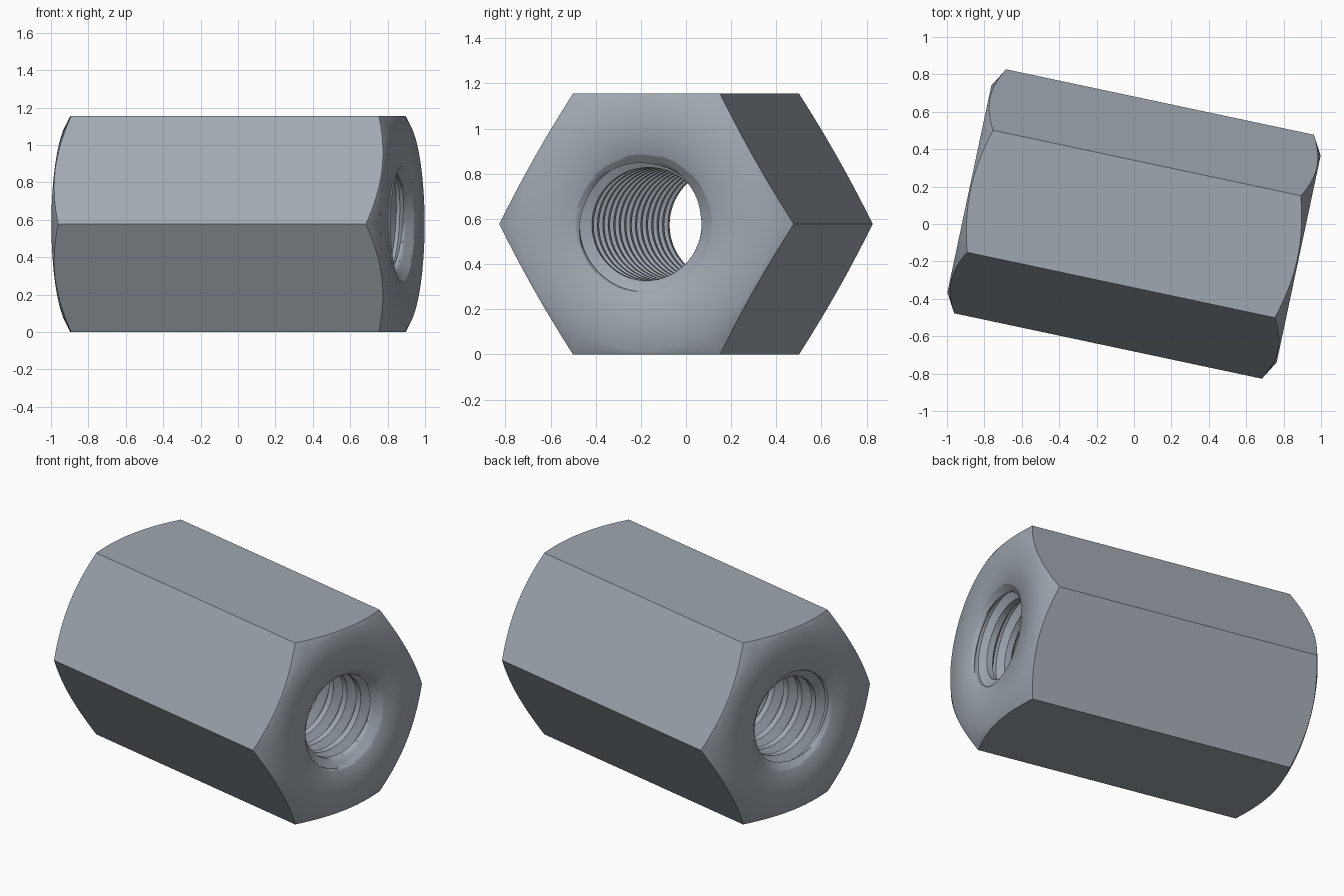
import bpy, bmesh
from math import sin, cos, tan, pi, radians, floor
from mathutils import Matrix

cube = bpy.data.objects.get("Cube")
if cube:
    bpy.data.objects.remove(cube)

HALF_LEN = 0.9             # half length along the bore
APOTHEM = 0.5774           # half the distance across the flats
FACE_R = 0.565             # flat end face, chamfered outside this radius
MOUTH_R = 0.31             # countersink radius at the end face
MINOR_R, MAJOR_R = 0.25, 0.30
PITCH = 0.1155
SEGS, STEPS = 96, 12       # divisions per turn, rows per thread pitch


def clamp(v, lo, hi):
    return max(lo, min(hi, v))


def polar(x, r, a):
    return (x, r * cos(a), r * sin(a))


def hex_radius(a):
    return APOTHEM / cos((a % (pi / 3)) - pi / 6)


def bore_radius(x, row):
    # trapezoid thread, opened out by the countersink at both ends
    t = abs(2 * (row % STEPS) / STEPS - 1)
    thread = MINOR_R + (MAJOR_R - MINOR_R) * clamp((t - 1 / 3) * 2, 0, 1)
    return max(thread, MOUTH_R - (HALF_LEN - abs(x)) * 1.2)


def loft(bm, columns):
    # skin neighbouring columns of points with quads
    cols = [[bm.verts.new(p) for p in c] for c in columns]
    for c, d in zip(cols, cols[1:]):
        for i in range(len(c) - 1):
            bm.faces.new((c[i], c[i + 1], d[i + 1], d[i]))


angles = [2 * pi * j / SEGS for j in range(SEGS + 1)]
bm = bmesh.new()

# Hexagonal outside with conical chamfers and flat end faces
outside = []
for a in angles:
    r = hex_radius(a)
    shoulder = HALF_LEN - (r - FACE_R) * tan(radians(30))
    half = [(HALF_LEN, MOUTH_R), (HALF_LEN, FACE_R), (shoulder, r)]
    section = half + [(-x, rad) for x, rad in reversed(half)]
    outside.append([polar(x, rad, a) for x, rad in section])
loft(bm, outside)

# Threaded bore, rows following a right-hand helix and trimmed at the ends
turns = floor(HALF_LEN / PITCH) + 1
bore = []
for a in angles:
    column = []
    for row in range(-(turns + 1) * STEPS, turns * STEPS + 1):
        x = clamp((row / STEPS + a / (2 * pi)) * PITCH, -HALF_LEN, HALF_LEN)
        column.append(polar(x, bore_radius(x, row), a))
    bore.append(column)
loft(bm, bore)

# Weld the seams and lay the nut on its lower flat, turned slightly
bmesh.ops.remove_doubles(bm, verts=bm.verts, dist=0.00002)
bmesh.ops.recalc_face_normals(bm, faces=bm.faces)
bm.transform(Matrix.Translation((0, 0, APOTHEM)) @ Matrix.Rotation(radians(-12), 4, "Z"))

mesh = bpy.data.meshes.new("coupling_nut")
bm.to_mesh(mesh)
bm.free()
nut = bpy.data.objects.new("coupling_nut", mesh)
bpy.context.collection.objects.link(nut)

# Steel
steel = bpy.data.materials.new("blue_grey_steel")
steel.use_nodes = True
colour = (0.35, 0.39, 0.44, 1)
steel.diffuse_color = colour
steel.node_tree.nodes["Principled BSDF"].inputs["Base Color"].default_value = colour
mesh.materials.append(steel)

bpy.ops.object.select_all(action="DESELECT")
nut.select_set(True)
bpy.context.view_layer.objects.active = nut
bpy.ops.object.shade_smooth_by_angle(angle=radians(45))
